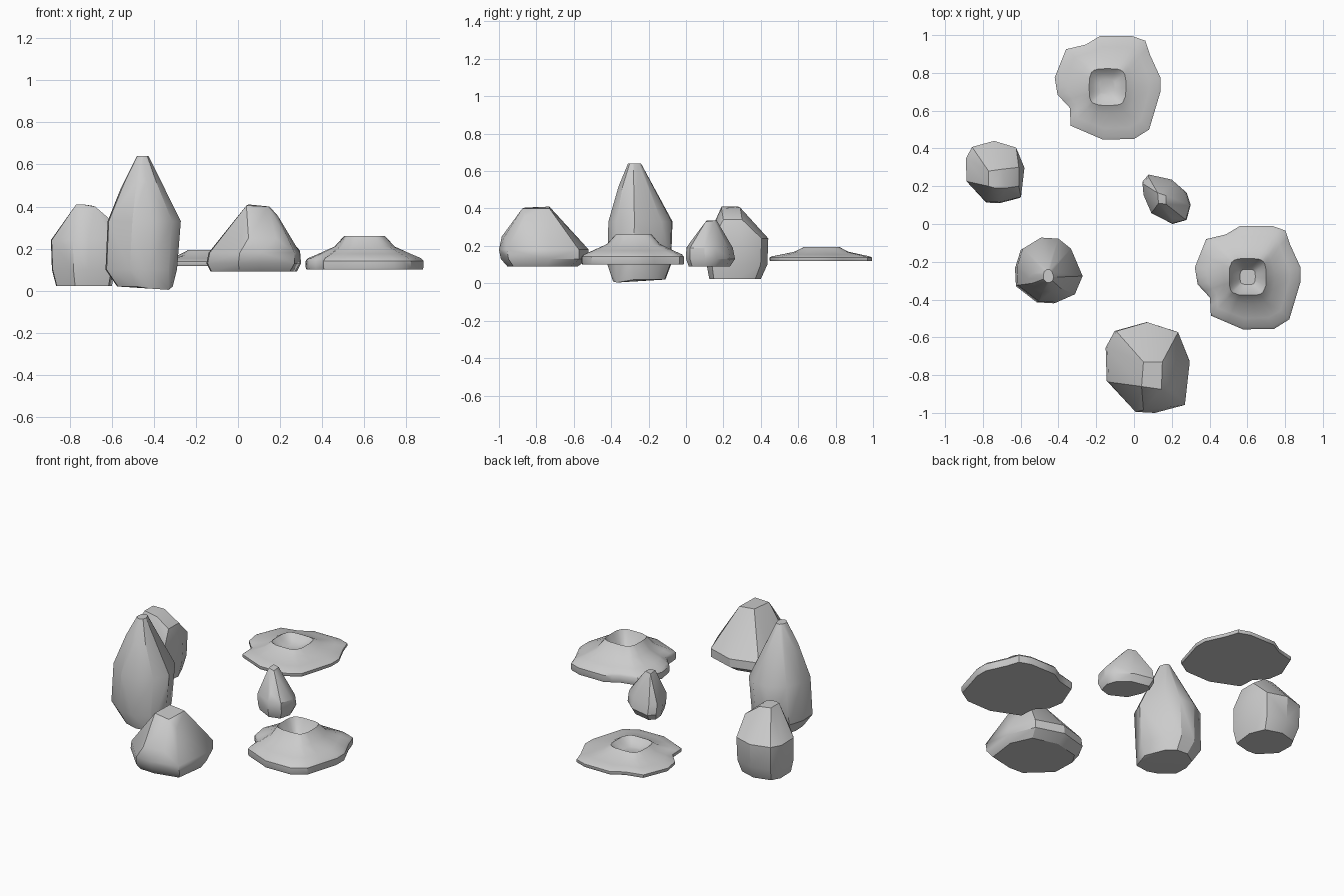
import bpy, bmesh, math

if "Cube" in bpy.data.objects:
    bpy.data.objects.remove(bpy.data.objects["Cube"])


def finish(name, bm, angle=32):
    bmesh.ops.recalc_face_normals(bm, faces=bm.faces)
    me = bpy.data.meshes.new(name)
    bm.to_mesh(me)
    bm.free()
    ob = bpy.data.objects.new(name, me)
    bpy.context.collection.objects.link(ob)
    bpy.ops.object.select_all(action='DESELECT')
    ob.select_set(True)
    bpy.context.view_layer.objects.active = ob
    bpy.ops.object.shade_smooth_by_angle(angle=math.radians(angle))
    return ob


def rock(name, outline, levels, extra=()):
    """Convex boulder: outline fitted into (z, x0, x1, y0, y1) levels, plus extra corners."""
    xs, ys = [p[0] for p in outline], [p[1] for p in outline]
    bm = bmesh.new()
    for z, x0, x1, y0, y1 in levels:
        for x, y in outline:
            u = (x - min(xs)) / (max(xs) - min(xs))
            v = (y - min(ys)) / (max(ys) - min(ys))
            bm.verts.new((x0 + u * (x1 - x0), y0 + v * (y1 - y0), z))
    for p in extra:
        bm.verts.new(p)
    bmesh.ops.convex_hull(bm, input=bm.verts[:])
    loose = [v for v in bm.verts if not v.link_faces]
    bmesh.ops.delete(bm, geom=loose, context='VERTS')
    return finish(name, bm)


def crater(name, cx, cy, z0, zs):
    """Irregular skirt rising to a rounded-square rim with a sunken bowl."""
    skirt = [(-.04, .27), (.13, .27), (.20, .245), (.225, .17), (.28, .05), (.28, -.025),
             (.22, -.225), (.14, -.275), (-.025, -.278), (-.195, -.205), (-.20, -.11),
             (-.265, -.04), (-.28, .05), (-.22, .20), (-.115, .225)]
    pts = []
    for i, a in enumerate(skirt):
        b = skirt[(i + 1) % len(skirt)]
        pts += [a, ((a[0] + b[0]) / 2, (a[1] + b[1]) / 2)]
    # (blend towards skirt, rim radius, height)
    levels = [(.98, .097, 0), (1, .097, .01), (1, .097, .042), (.93, .097, .055), (.67, .097, .075),
              (.25, .097, .11), (0, .097, .16), (0, .075, .115), (0, .04, .075)]
    bm = bmesh.new()
    rings = []
    for t, rad, z in levels:
        ring = []
        for x, y in pts:
            a = math.atan2(y, x)
            r = rad / (math.cos(a) ** 4 + math.sin(a) ** 4) ** .25
            ring.append(bm.verts.new((cx + t * x + (1 - t) * r * math.cos(a),
                                      cy + t * y + (1 - t) * r * math.sin(a), z0 + z * zs)))
        rings.append(ring)
    n = len(pts)
    for a, b in zip(rings, rings[1:]):
        for i in range(n):
            j = (i + 1) % n
            bm.faces.new((a[i], a[j], b[j], b[i]))
    bm.faces.new(rings[0][::-1])
    bm.faces.new(rings[-1])
    return finish(name, bm, 40)


# craters
crater("crater_back", -.14, .725, .118, .47)
crater("crater_right", .602, -.28, .10, 1)

# wide front boulder and its smaller cousin share an outline
block = [(41, 91), (73, 81), (85, 51), (80, 8), (49, 0), (29, 1), (1, 31), (0, 65), (9, 82)]
rock("front_boulder", block,
     [(.09, -.13, .27, -.955, -.58), (.13, -.15, .295, -.99, -.52), (.18, -.14, .295, -1, -.52)],
     [(.04, -.86, .405), (.145, -.875, .40), (.15, -.73, .40), (.05, -.73, .41),
      (.19, -.86, .355), (.05, -.985, .25), (.18, -.97, .25)])
rock("left_boulder", block,
     [(.022, -.865, -.60, .125, .40), (.10, -.885, -.585, .11, .435), (.24, -.89, -.58, .115, .44)],
     [(-.77, .20, .41), (-.735, .19, .41), (-.68, .19, .40), (-.77, .28, .41), (-.70, .29, .405),
      (-.61, .20, .34), (-.61, .30, .34)])

# tall pointed rock
tall = [(25, 64), (43, 63), (56, 53), (68, 26), (60, 8), (41, 0), (23, 1), (1, 17), (0, 35), (6, 53)]
rock("tall_rock", tall,
     [(.02, -.575, -.31, -.39, -.11), (.10, -.63, -.29, -.42, -.08), (.33, -.62, -.272, -.415, -.072),
      (.52, -.54, -.37, -.36, -.185), (.64, -.48, -.425, -.31, -.24)],
     [(-.33, -.37, .004), (-.42, -.39, .01), (-.56, -.29, .48)])

# small pebble
pebble = [(6, 49), (29, 44), (44, 31), (48, 19), (44, 4), (30, 0), (9, 11), (1, 30), (0, 42)]
rock("small_rock", pebble,
     [(.09, .06, .28, .015, .235), (.13, .045, .30, 0, .262), (.19, .045, .295, .002, .25)],
     [(.125, .165, .335), (.13, .11, .335), (.17, .105, .33), (.17, .15, .335),
      (.20, .03, .23), (.25, .12, .24)])
